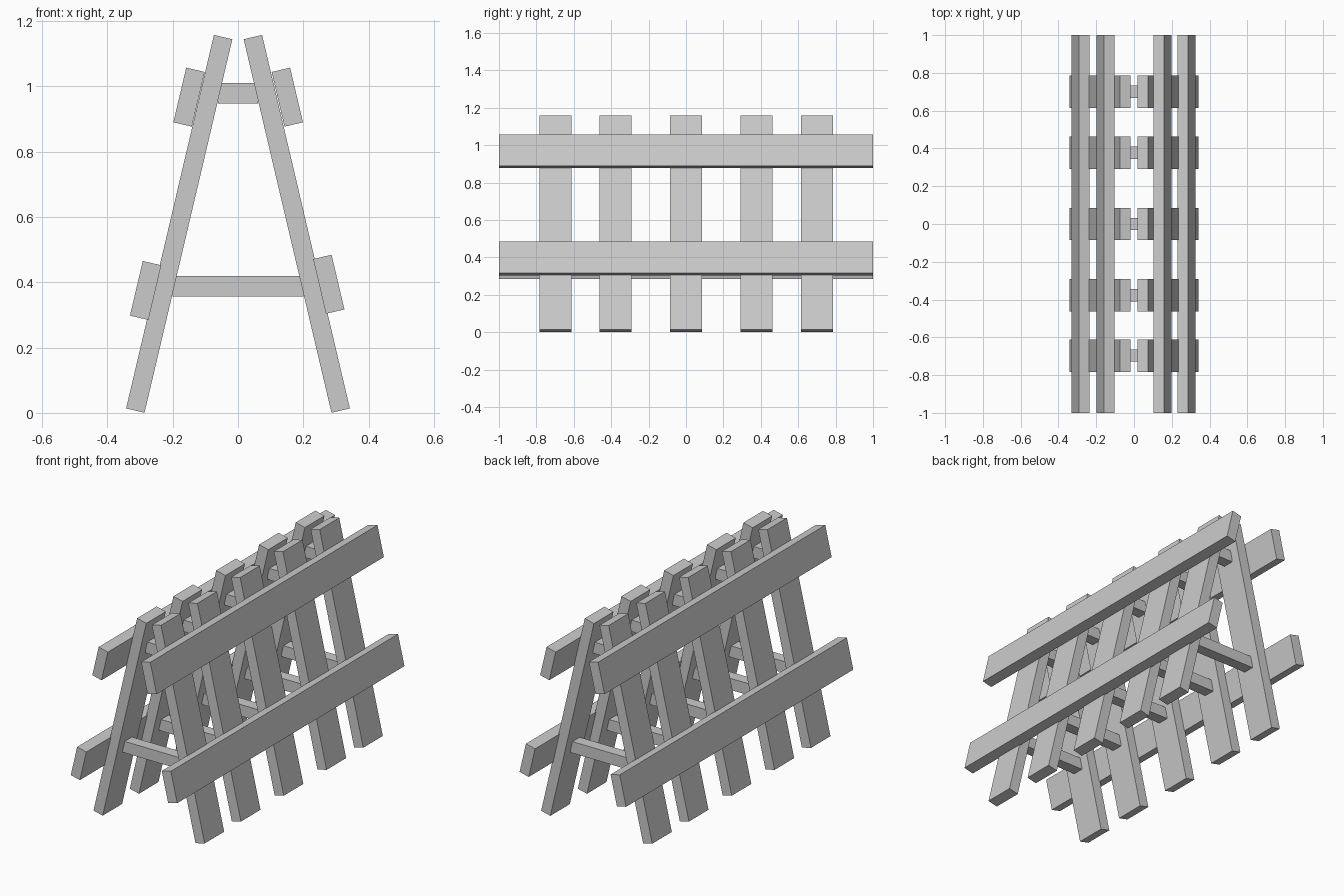
import bpy
from math import radians

if "Cube" in bpy.data.objects:
    bpy.data.objects.remove(bpy.data.objects["Cube"])

TILT = radians(13.23)
THICK, WIDTH = 0.058, 0.172
FRAME_Y = [-0.697, -0.377, 0.0, 0.377, 0.70]


def box(name, loc, size, tilt=0.0):
    bpy.ops.mesh.primitive_cube_add(size=1, location=loc, rotation=(0, tilt, 0))
    ob = bpy.context.object
    ob.name = name
    ob.scale = size
    bpy.ops.object.transform_apply(location=False, rotation=False, scale=True)
    return ob


# Five A-shaped frames: two leaning legs joined by two square crossbars
for y in FRAME_Y:
    for side, label in ((1, "right"), (-1, "left")):
        box(f"{label}_leg", (side * 0.18, y, 0.579),
            (THICK, WIDTH, 1.175), -side * TILT)
    box("upper_crossbar", (0, y, 0.979), (0.122, 0.064, 0.064))
    box("lower_crossbar", (0, y, 0.388), (0.402, 0.064, 0.064))

# Long planks lying on the outside of the legs
for name, x, z in (("right_upper_plank", 0.151, 0.967),
                   ("left_upper_plank", -0.150, 0.967),
                   ("right_lower_plank", 0.278, 0.394),
                   ("left_lower_plank", -0.283, 0.375)):
    box(name, (x, 0, z), (THICK, 2.0, WIDTH), -TILT if x > 0 else TILT)
